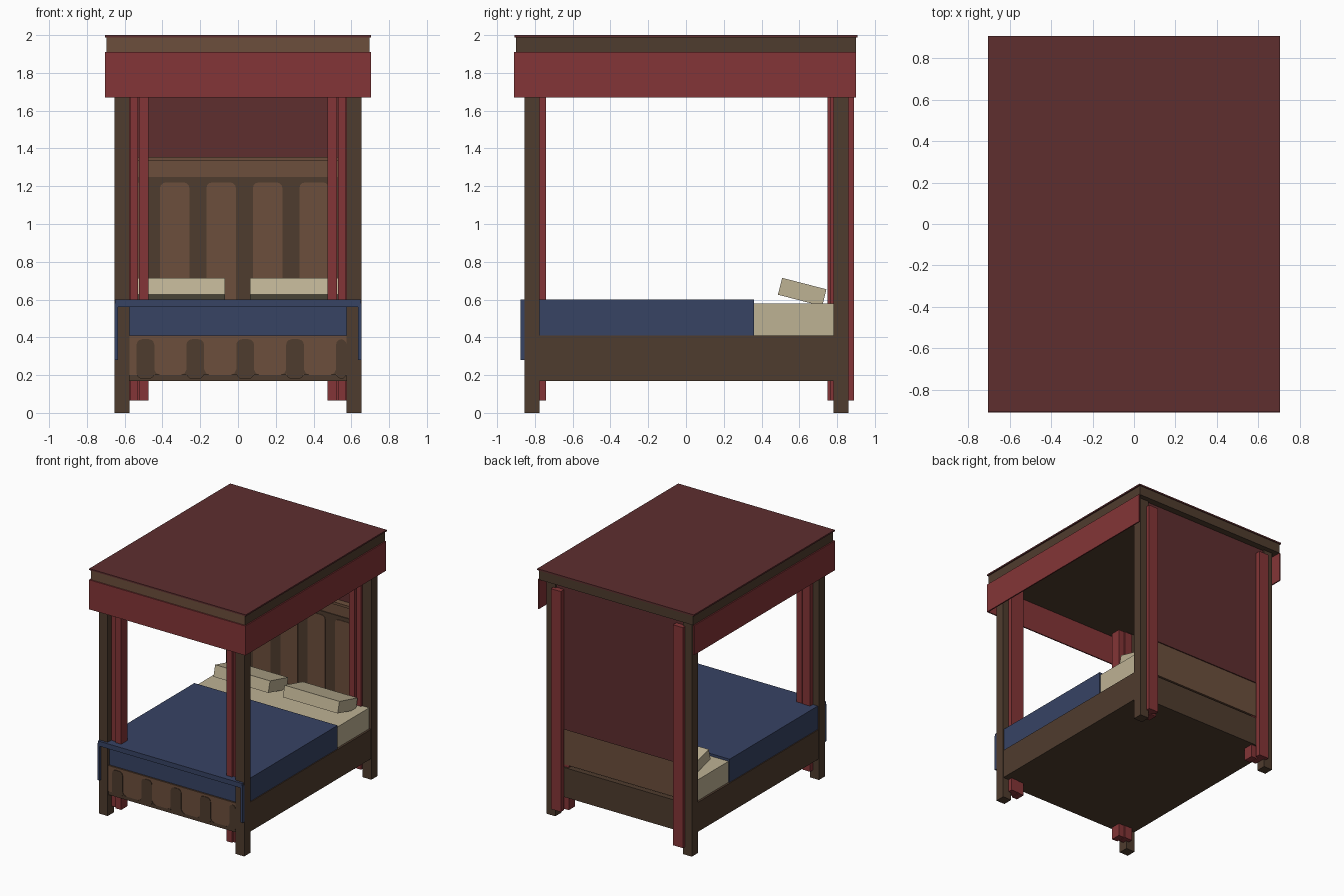
import bpy
import bmesh
import math
from mathutils import Matrix, Vector

if "Cube" in bpy.data.objects:
    bpy.data.objects.remove(bpy.data.objects["Cube"])


def material(name, rgb):
    linear = [((c / 255 + 0.055) / 1.055) ** 2.4 for c in rgb]
    m = bpy.data.materials.new(name)
    m.use_nodes = True
    m.diffuse_color = (*linear, 1)
    m.node_tree.nodes["Principled BSDF"].inputs["Base Color"].default_value = (*linear, 1)
    return m


dark_red = material("dark red cloth", (94, 46, 47))
red = material("red cloth", (132, 53, 55))
dark_wood = material("dark wood", (79, 60, 46))
light_wood = material("light wood", (108, 79, 60))
blue = material("blue blanket", (55, 67, 100))
cream = material("cream linen", (190, 178, 148))


def finish(name, bm, *mats):
    mesh = bpy.data.meshes.new(name)
    bmesh.ops.recalc_face_normals(bm, faces=bm.faces)
    bm.to_mesh(mesh)
    bm.free()
    for m in mats:
        mesh.materials.append(m)
    ob = bpy.data.objects.new(name, mesh)
    bpy.context.collection.objects.link(ob)
    return ob


def box(name, mat, x, y, z):
    """Box from (min, max) ranges."""
    bm = bmesh.new()
    size = [r[1] - r[0] for r in (x, y, z)]
    mid = Vector([(r[0] + r[1]) / 2 for r in (x, y, z)])
    bmesh.ops.create_cube(bm, size=1, matrix=Matrix.Translation(mid) @ Matrix.Diagonal((*size, 1)))
    return finish(name, bm, mat)


def prism(name, mat, points, base, offset):
    """Extrude a flat outline; base maps a 2D point to 3D."""
    bm = bmesh.new()
    face = bm.faces.new([bm.verts.new(base(*p)) for p in points])
    new = bmesh.ops.extrude_face_region(bm, geom=[face])["geom"]
    bmesh.ops.translate(bm, vec=offset, verts=[v for v in new if isinstance(v, bmesh.types.BMVert)])
    return finish(name, bm, mat)


def rounded(x, z, r):
    """Rectangle outline with rounded corners."""
    pts = []
    corners = ((x[1] - r, z[1] - r), (x[0] + r, z[1] - r), (x[0] + r, z[0] + r), (x[1] - r, z[0] + r))
    for i, (cx, cz) in enumerate(corners):
        for k in range(4):
            a = math.radians(90 * i + 30 * k)
            pts.append((cx + r * math.cos(a), cz + r * math.sin(a)))
    return pts


def plate(name, mat, x, z, r, y):
    prism(name, mat, rounded(x, z, r), lambda u, v: (u, y, v), (0, -0.004, 0))


def both(name, mat, x, y, z):
    """Mirrored pair of boxes."""
    box("left_" + name, mat, x, y, z)
    box("right_" + name, mat, (-x[1], -x[0]), y, z)


# Posts and bed base
both("front_post", dark_wood, (0.575, 0.655), (-0.855, -0.775), (0, 1.91))
both("back_post", dark_wood, (0.575, 0.655), (0.78, 0.86), (0, 1.91))
box("bed_base", dark_wood, (-0.652, 0.652), (-0.845, 0.845), (0.17, 0.41))

# Carved footboard: light field with dark rounded bars
box("footboard_field", light_wood, (-0.575, 0.575), (-0.849, -0.845), (0.2, 0.41))
for i in range(5):
    c = -0.49 + i * 0.264
    plate("footboard_bar", dark_wood, (c - 0.047, min(c + 0.047, 0.575)), (0.18, 0.39), 0.03, -0.849)
    if i < 4:
        # dark fillets that round the foot of each light panel
        for side, edge in ((1, c + 0.047), (-1, c + 0.217)):
            prism("footboard_fillet", dark_wood,
                  [(edge, 0.2), (edge + side * 0.03, 0.2), (edge + side * 0.01, 0.21), (edge, 0.23)],
                  lambda u, v: (u, -0.849, v), (0, -0.004, 0))

# Headboard with inlaid panels and top rail
box("headboard", light_wood, (-0.575, 0.575), (0.795, 0.835), (0.43, 1.335))
box("headboard_cap", light_wood, (-0.575, 0.575), (0.785, 0.837), (1.335, 1.355))
box("headboard_front", dark_wood, (-0.575, 0.575), (0.788, 0.795), (0.43, 1.25))
for i in range(5):
    c = -0.581 + i * 0.246
    plate("headboard_panel", light_wood, (max(c - 0.078, -0.575), c + 0.078), (0.5, 1.22), 0.03, 0.788)
box("back_cloth", dark_red, (-0.575, 0.575), (0.838, 0.846), (0.72, 1.91))

# Canopy
canopy = box("canopy_frame", dark_wood, (-0.695, 0.695), (-0.9, 0.9), (1.91, 1.99))
canopy.data.materials.append(light_wood)
for f in canopy.data.polygons:
    if f.normal.y < -0.5:
        f.material_index = 1
box("canopy_cloth", dark_red, (-0.705, 0.705), (-0.907, 0.907), (1.988, 2.0))
both("valance", red, (0.695, 0.705), (-0.9, 0.9), (1.67, 1.91))
box("front_valance", red, (-0.705, 0.705), (-0.91, -0.9), (1.67, 1.91))

# Gathered curtains beside each post
both("front_curtain_inner_fold", red, (0.475, 0.525), (-0.825, -0.745), (0.065, 1.88))
both("front_curtain_outer_fold", red, (0.53, 0.572), (-0.81, -0.74), (0.065, 1.88))
both("front_curtain_side_fold", red, (0.572, 0.6), (-0.775, -0.74), (0.065, 1.88))
both("back_curtain_inner_fold", red, (0.475, 0.525), (0.75, 0.83), (0.065, 1.86))
both("back_curtain_outer_fold", red, (0.53, 0.572), (0.765, 0.85), (0.065, 1.86))
both("back_curtain_rear_fold", red, (0.505, 0.595), (0.847, 0.89), (0.065, 1.86))

# Mattress, blanket and the blanket's hanging front edge
box("mattress", cream, (-0.635, 0.635), (-0.8, 0.78), (0.41, 0.58))
box("blanket", blue, (-0.645, 0.645), (-0.835, 0.36), (0.41, 0.6))
box("blanket_front_edge", blue, (-0.65, 0.65), (-0.875, -0.835), (0.56, 0.6))
both("blanket_front_drop", blue, (0.635, 0.655), (-0.875, -0.855), (0.28, 0.58))

# Tilted pillows
for side, x in (("left", 0.31), ("right", -0.315)):
    p = box(side + "_pillow", cream, (-0.247, 0.247), (-0.121, 0.121), (-0.046, 0.046))
    p.location = (x, 0.615, 0.64)
    p.rotation_euler.x = math.radians(-14.5)
